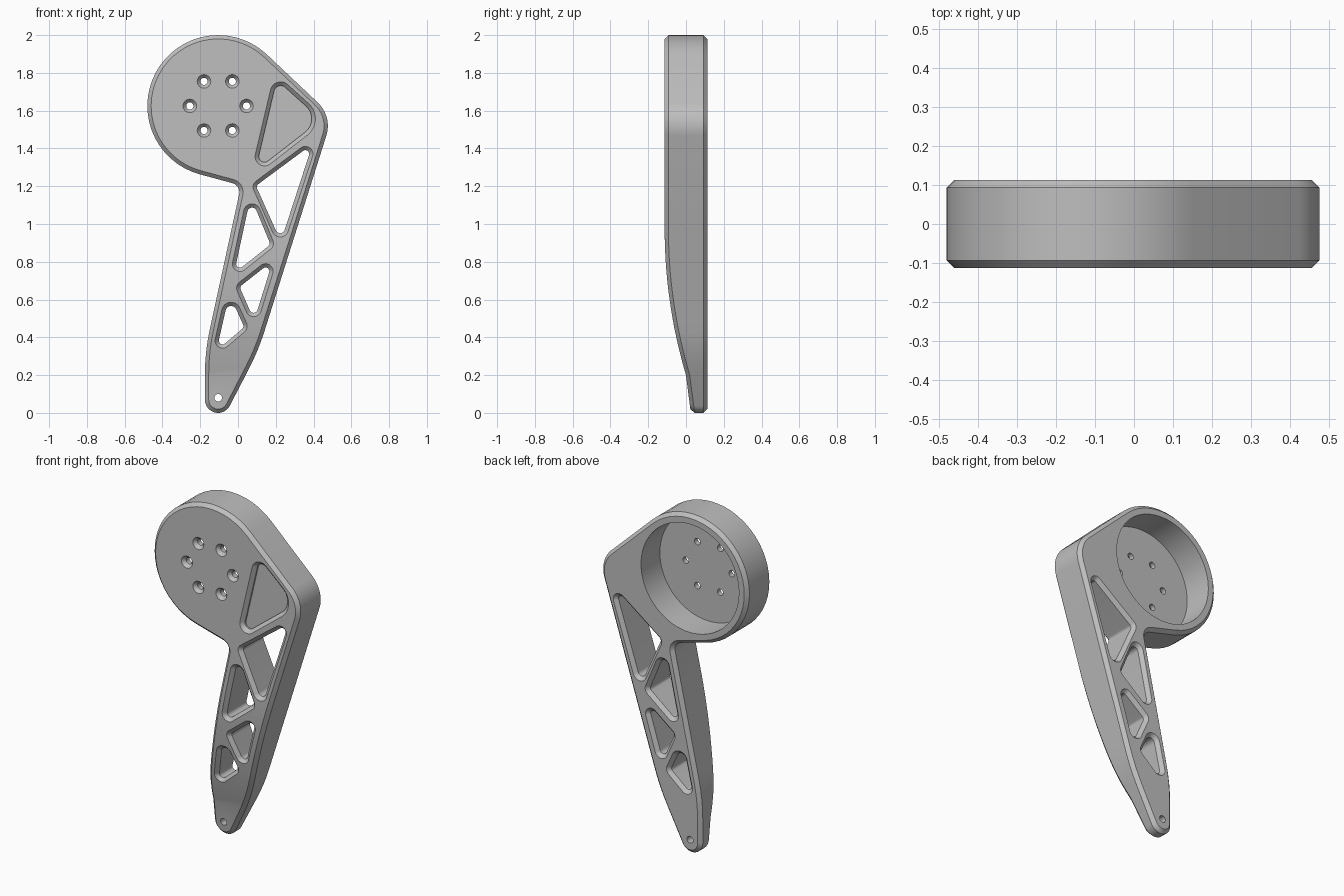
import bpy, bmesh, math
from mathutils import Vector

cube = bpy.data.objects.get("Cube")
if cube:
    bpy.data.objects.remove(cube, do_unlink=True)

HALF = 0.113        # half thickness of the plate
CHAMFER = 0.02
HUB = Vector((-0.105, 1.625))

# Corner lists: x, z, corner radius
outline = [(-0.175, 0, 0.07), (-0.063, 0, 0.07), (0.107, 0.328, 1.2), (0.5, 1.57, 0.17),
           (0.044, 2.0, 0.375), (-0.48, 2.0, 0.375), (-0.48, 1.338, 0.375),
           (0.016, 1.204, 0.05), (-0.175, 0.325, 1.1)]
windows = [
    [(0.395, 1.424, 0.02), (0.095, 1.202, 0.02), (0.227, 0.907, 0.025)],
    [(0.067, 1.145, 0.025), (0.172, 0.892, 0.02), (-0.021, 0.738, 0.02)],
    [(0.184, 0.805, 0.02), (0.008, 0.667, 0.02), (0.086, 0.489, 0.022)],
    [(-0.046, 0.63, 0.03), (0.033, 0.454, 0.02), (-0.114, 0.329, 0.02)],
]
pocket = [(0.205, 1.763, 0.035), (0.44, 1.552, 0.09), (0.092, 1.282, 0.03)]


def rounded(corners):
    """Polygon with each corner replaced by a tangent arc."""
    pts = []
    for i, (x, z, r) in enumerate(corners):
        p = Vector((x, z))
        u = (Vector(corners[i - 1][:2]) - p).normalized()
        v = (Vector(corners[(i + 1) % len(corners)][:2]) - p).normalized()
        ang = u.angle(v)
        c = p + (u + v).normalized() * r / math.sin(ang / 2)
        start = p + u * r / math.tan(ang / 2) - c
        sweep = math.pi - ang
        n = max(4, math.ceil(sweep / 0.13))
        for k in range(n + 1):
            t = sweep * k / n
            q = c + start * math.cos(t) - u * r * math.sin(t)
            if not pts or (q - pts[-1]).length > 0.002:
                pts.append(q)
    if (pts[0] - pts[-1]).length < 0.002:
        pts.pop()
    return pts


def circle(c, r, n):
    return [Vector((c[0] + r * math.cos(2 * math.pi * k / n),
                    c[1] + r * math.sin(2 * math.pi * k / n))) for k in range(n)]


def grow(pts, d):
    """Offset a loop outward by d (inward if negative)."""
    n = len(pts)
    area = sum(pts[i - 1].cross(pts[i]) for i in range(n))
    s = 1 if area > 0 else -1
    out = []
    for i, p in enumerate(pts):
        e1 = (p - pts[i - 1]).normalized()
        e2 = (pts[(i + 1) % n] - p).normalized()
        n1, n2 = Vector((e1.y, -e1.x)), Vector((e2.y, -e2.x))
        out.append(p + (n1 + n2) * (s * d / (1 + n1.dot(n2))))
    return out


bm = bmesh.new()


def ring(pts, y):
    vs = [bm.verts.new((p.x, y, p.y)) for p in pts]
    return vs, [bm.edges.new((vs[i - 1], vs[i])) for i in range(len(vs))]


def wall(levels):
    """Skin a stack of (loop, y); return first and last edge loops."""
    rings = [ring(p, y) for p, y in levels]
    for (a, _), (b, _) in zip(rings, rings[1:]):
        for i in range(len(a)):
            bm.faces.new((a[i - 1], a[i], b[i], b[i - 1]))
    return rings[0][1], rings[-1][1]


def cap(loops):
    bmesh.ops.triangle_fill(bm, use_beauty=True, use_dissolve=False,
                            edges=[e for l in loops for e in l], normal=(0, -1, 0))


def chamfered(pts, d):
    edge = grow(pts, d)
    return wall([(edge, -HALF), (pts, -HALF + CHAMFER), (pts, HALF - CHAMFER), (edge, HALF)])


front, back, floor = [], [], []

# Outer rim and truss windows, chamfered on both sides
for f, b in [chamfered(rounded(outline), -CHAMFER)] + \
            [chamfered(rounded(w), CHAMFER) for w in windows]:
    front.append(f)
    back.append(b)

# Small hole at the tip
tip = circle((-0.105, 0.08), 0.02, 20)
f, b = wall([(tip, -HALF), (tip, HALF)])
front.append(f)
back.append(b)

# Shallow blind pocket beside the hub
p = rounded(pocket)
f, b = wall([(grow(p, CHAMFER), -HALF), (p, -HALF + CHAMFER), (p, -HALF + 0.03)])
front.append(f)
cap([b])

# Round hub cavity open at the back
hub = circle(HUB, 0.32, 72)
cavity_y = -HALF + 0.05
f, b = wall([(hub, cavity_y), (hub, HALF)])
floor.append(f)
back.append(b)

# Six countersunk bolt holes through the hub floor
for c in circle(HUB, 0.15, 6):
    f, b = wall([(circle(c, 0.036, 24), -HALF), (circle(c, 0.019, 24), -HALF + 0.02),
                 (circle(c, 0.019, 24), cavity_y)])
    front.append(f)
    floor.append(b)

for loops in (front, back, floor):
    cap(loops)
bmesh.ops.recalc_face_normals(bm, faces=bm.faces[:])

# Thin the front towards the tip: curved taper, then a flat slope
TAPER_TOP, TAPER_END = 0.97, 0.2
for k in range(15):
    z = TAPER_END + (TAPER_TOP - TAPER_END) * k / 14
    bmesh.ops.bisect_plane(bm, geom=bm.verts[:] + bm.edges[:] + bm.faces[:], dist=1e-5,
                           plane_co=(0, 0, z), plane_no=(0, 0, 1))
for v in bm.verts:
    if v.co.y < 0:
        z = v.co.z
        v.co.y += 0.19 * max(0, TAPER_TOP - max(z, TAPER_END)) ** 2
        v.co.y += 0.13 * max(0, TAPER_END - z)

mesh = bpy.data.meshes.new("lever_arm")
bm.to_mesh(mesh)
bm.free()
arm = bpy.data.objects.new("lever_arm", mesh)
bpy.context.collection.objects.link(arm)

# Plain grey metal
grey = bpy.data.materials.new("light_grey")
grey.use_nodes = True
colour = (0.52, 0.52, 0.52, 1)
grey.diffuse_color = colour
grey.node_tree.nodes["Principled BSDF"].inputs["Base Color"].default_value = colour
mesh.materials.append(grey)

bpy.ops.object.select_all(action='DESELECT')
arm.select_set(True)
bpy.context.view_layer.objects.active = arm
bpy.ops.object.shade_smooth_by_angle(angle=math.radians(25))
